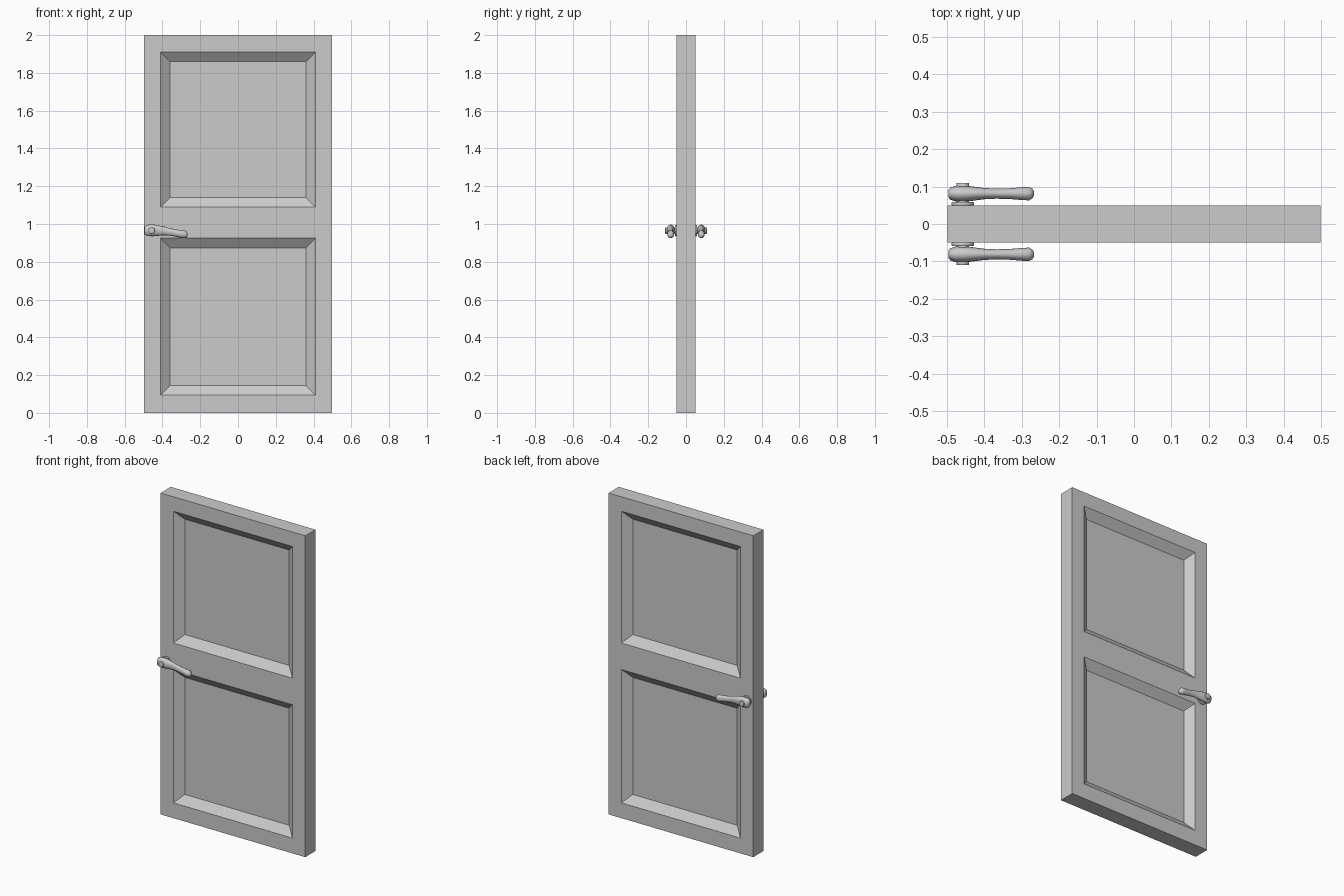
import bpy, bmesh, math
from mathutils import Matrix

if "Cube" in bpy.data.objects:
    bpy.data.objects.remove(bpy.data.objects["Cube"])

HALF_W, HALF_T = 0.498, 0.05


def add_object(name, bm, smooth=False):
    bmesh.ops.recalc_face_normals(bm, faces=bm.faces)
    mesh = bpy.data.meshes.new(name)
    bm.to_mesh(mesh)
    bm.free()
    ob = bpy.data.objects.new(name, mesh)
    bpy.context.collection.objects.link(ob)
    if smooth:
        bpy.ops.object.select_all(action='DESELECT')
        ob.select_set(True)
        bpy.context.view_layer.objects.active = ob
        bpy.ops.object.shade_smooth_by_angle(angle=math.radians(40))
    return ob


# Door leaf: framed sheet on each side, two sunken panels per side
def build_door():
    bm = bmesh.new()
    xs = [-HALF_W, -0.41, 0.41, HALF_W]
    zs = [0, 0.095, 0.925, 1.09, 1.91, 2.0]
    for side in (-1, 1):
        grid = [[bm.verts.new((x, side * HALF_T, z)) for z in zs] for x in xs]
        panels = []
        for i in range(len(xs) - 1):
            for j in range(len(zs) - 1):
                quad = [grid[i][j], grid[i + 1][j], grid[i + 1][j + 1], grid[i][j + 1]]
                f = bm.faces.new(quad if side < 0 else quad[::-1])
                f.normal_update()
                if i == 1 and j in (1, 3):
                    panels.append(f)
        bmesh.ops.inset_individual(bm, faces=panels, thickness=0.051,
                                   depth=-0.04, use_even_offset=True)
    # Outer edge joins both sides
    rim = [e for e in bm.edges if e.is_boundary]
    bmesh.ops.bridge_loops(bm, edges=rim)
    add_object("door_leaf", bm)


def disc(name, side, radius, y0, y1, bevel):
    bm = bmesh.new()
    m = (Matrix.Translation((-0.457, side * (y0 + y1) / 2, 0.965))
         @ Matrix.Rotation(math.pi / 2, 4, 'X'))
    bmesh.ops.create_cone(bm, cap_ends=True, segments=24, radius1=radius,
                          radius2=radius, depth=y1 - y0, matrix=m)
    caps = [e for e in bm.edges if any(len(f.verts) > 4 for f in e.link_faces)]
    bmesh.ops.bevel(bm, geom=caps, offset=bevel, segments=2, affect='EDGES', profile=0.5)
    add_object(name, bm, True)


# Lever stations: x, centre z, half height, half depth
STATIONS = [(-0.495, 0.966, 0.018, 0.010), (-0.490, 0.966, 0.025, 0.016),
            (-0.475, 0.966, 0.030, 0.021), (-0.455, 0.966, 0.031, 0.022),
            (-0.430, 0.966, 0.029, 0.019), (-0.400, 0.964, 0.024, 0.015),
            (-0.370, 0.960, 0.020, 0.0135), (-0.335, 0.953, 0.019, 0.014),
            (-0.300, 0.947, 0.020, 0.017), (-0.280, 0.945, 0.020, 0.018),
            (-0.271, 0.944, 0.015, 0.013), (-0.267, 0.944, 0.008, 0.006)]


def lever(name, side):
    bm = bmesh.new()
    n = 20
    rings = []
    for x, z, h, d in STATIONS:
        rings.append([bm.verts.new((x, side * 0.081 + d * math.cos(t), z + h * math.sin(t)))
                      for t in (2 * math.pi * k / n for k in range(n))])
    for a, b in zip(rings, rings[1:]):
        for k in range(n):
            bm.faces.new((a[k], a[(k + 1) % n], b[(k + 1) % n], b[k]))
    bm.faces.new(rings[0])
    bm.faces.new(rings[-1])
    add_object(name, bm, True)


build_door()
# Handles on both faces: base plate, spindle, lever and end cap
for side, label in ((-1, "front"), (1, "back")):
    disc(label + "_handle_plate", side, 0.030, 0.049, 0.059, 0.003)
    disc(label + "_handle_spindle", side, 0.017, 0.055, 0.110, 0.003)
    lever(label + "_handle_lever", side)
